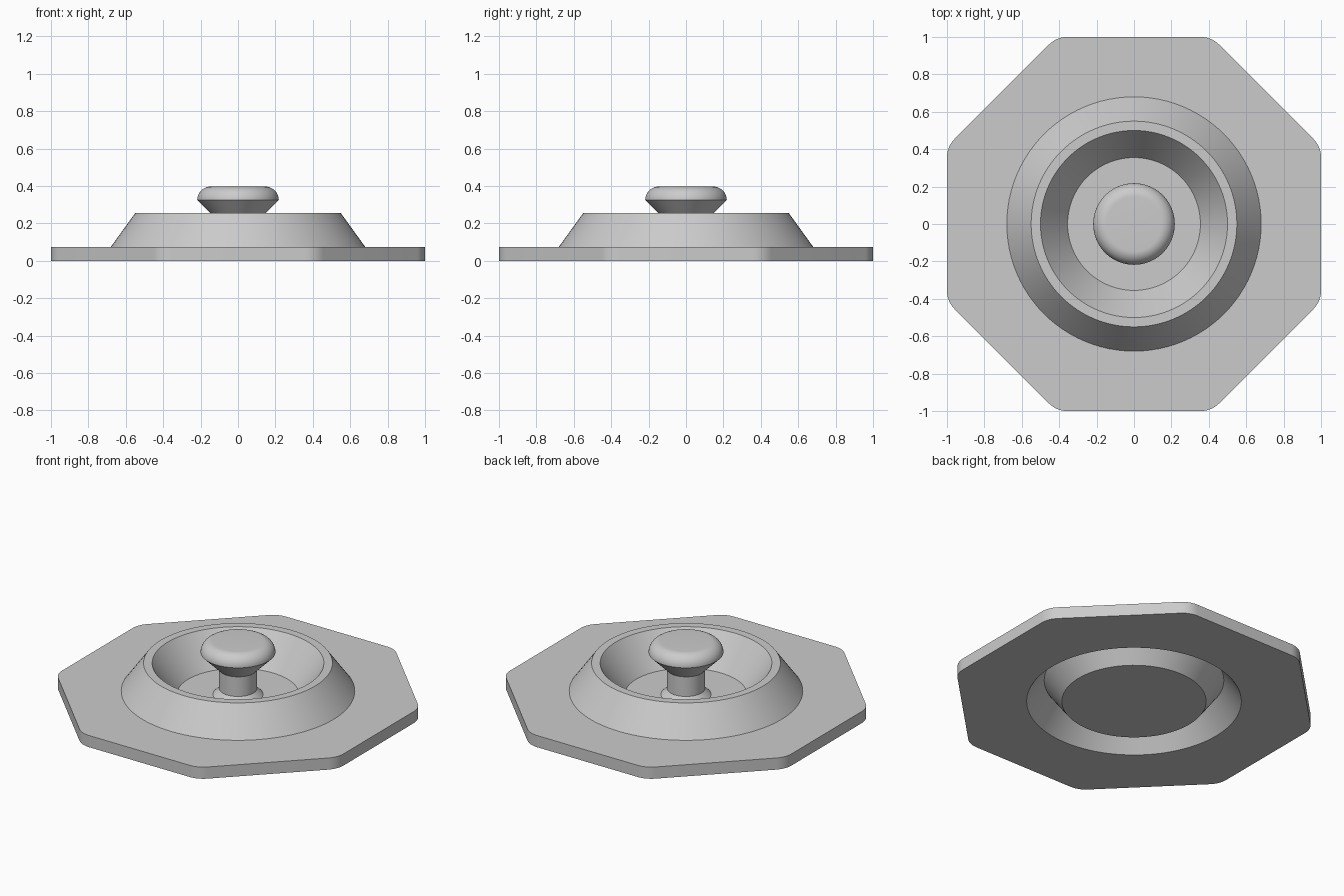
import bpy, bmesh
from math import sin, cos, pi, radians

SEGMENTS = 96

if "Cube" in bpy.data.objects:
    bpy.data.objects.remove(bpy.data.objects["Cube"], do_unlink=True)

grey = bpy.data.materials.new("plain grey")
grey.use_nodes = True
colour = (0.6, 0.6, 0.6, 1)
grey.diffuse_color = colour
grey.node_tree.nodes["Principled BSDF"].inputs["Base Color"].default_value = colour


def finish(name, bm):
    """Turn a bmesh into a shaded, coloured object."""
    bmesh.ops.recalc_face_normals(bm, faces=bm.faces)
    mesh = bpy.data.meshes.new(name)
    bm.to_mesh(mesh)
    bm.free()
    mesh.materials.append(grey)
    obj = bpy.data.objects.new(name, mesh)
    bpy.context.collection.objects.link(obj)
    bpy.ops.object.select_all(action='DESELECT')
    obj.select_set(True)
    bpy.context.view_layer.objects.active = obj
    bpy.ops.object.shade_smooth_by_angle(angle=radians(25))
    return obj


def ring(bm, radius, z):
    """Circle of vertices, or a single vertex on the axis."""
    if radius == 0:
        return [bm.verts.new((0, 0, z))]
    angles = [2 * pi * i / SEGMENTS for i in range(SEGMENTS)]
    return [bm.verts.new((radius * cos(a), radius * sin(a), z)) for a in angles]


def join(bm, a, b):
    """Skin two rings; a ring of one vertex makes a fan."""
    n = max(len(a), len(b))
    for i in range(n):
        j = (i + 1) % n
        if len(a) == 1:
            bm.faces.new((a[0], b[i], b[j]))
        elif len(b) == 1:
            bm.faces.new((a[i], a[j], b[0]))
        else:
            bm.faces.new((a[i], a[j], b[j], b[i]))


def lathe(name, profile, closed=False):
    bm = bmesh.new()
    rings = [ring(bm, r, z) for r, z in profile]
    for a, b in zip(rings, rings[1:]):
        join(bm, a, b)
    if closed:
        join(bm, rings[-1], rings[0])
    return finish(name, bm)


# Octagonal flange with rounded corners and a tapered round opening
THICK, HOLE_TOP, HOLE_BOTTOM = 0.075, 0.68, 0.625
ROUND, STEPS = 0.14, 8


def octagon(bm, z):
    verts = []
    reach = (1 - ROUND) / cos(pi / 8)
    for k in range(8):
        corner = pi / 8 + k * pi / 4
        for s in range(STEPS + 1):
            a = corner + (s / STEPS - 0.5) * pi / 4
            verts.append(bm.verts.new((reach * cos(corner) + ROUND * cos(a),
                                       reach * sin(corner) + ROUND * sin(a), z)))
    return verts


bm = bmesh.new()
outer_top, outer_bottom = octagon(bm, THICK), octagon(bm, 0)
hole_top, hole_bottom = ring(bm, HOLE_TOP, THICK), ring(bm, HOLE_BOTTOM, 0)
join(bm, outer_bottom, outer_top)
join(bm, hole_bottom, hole_top)
for loops in ((outer_top, hole_top), (outer_bottom, hole_bottom)):
    edges = [bm.edges.get((v[i - 1], v[i])) for v in loops for i in range(len(v))]
    bmesh.ops.triangle_fill(bm, edges=edges, use_beauty=True, use_dissolve=False)
finish("flange", bm)

# Raised rim, sunken bowl and the V groove beneath them
FLOOR = 0.055
lathe("rim_and_bowl", [
    (0, FLOOR), (0.355, FLOOR), (0.5, 0.255), (0.55, 0.255),
    (HOLE_TOP, THICK), (HOLE_BOTTOM, 0), (0.523, 0.14), (0.42, 0), (0, 0),
])

# Central knob: flared foot, stem, conical underside and rounded cap
CAP, CAP_ROUND, CAP_Z = 0.218, 0.072, 0.325
cap_arc = [(CAP - CAP_ROUND + CAP_ROUND * cos(t * pi / 24),
            CAP_Z + CAP_ROUND * sin(t * pi / 24)) for t in range(13)]
lathe("knob", [(0, FLOOR), (0.146, FLOOR), (0.11, 0.091), (0.11, 0.217)]
      + cap_arc + [(0, CAP_Z + CAP_ROUND)])
